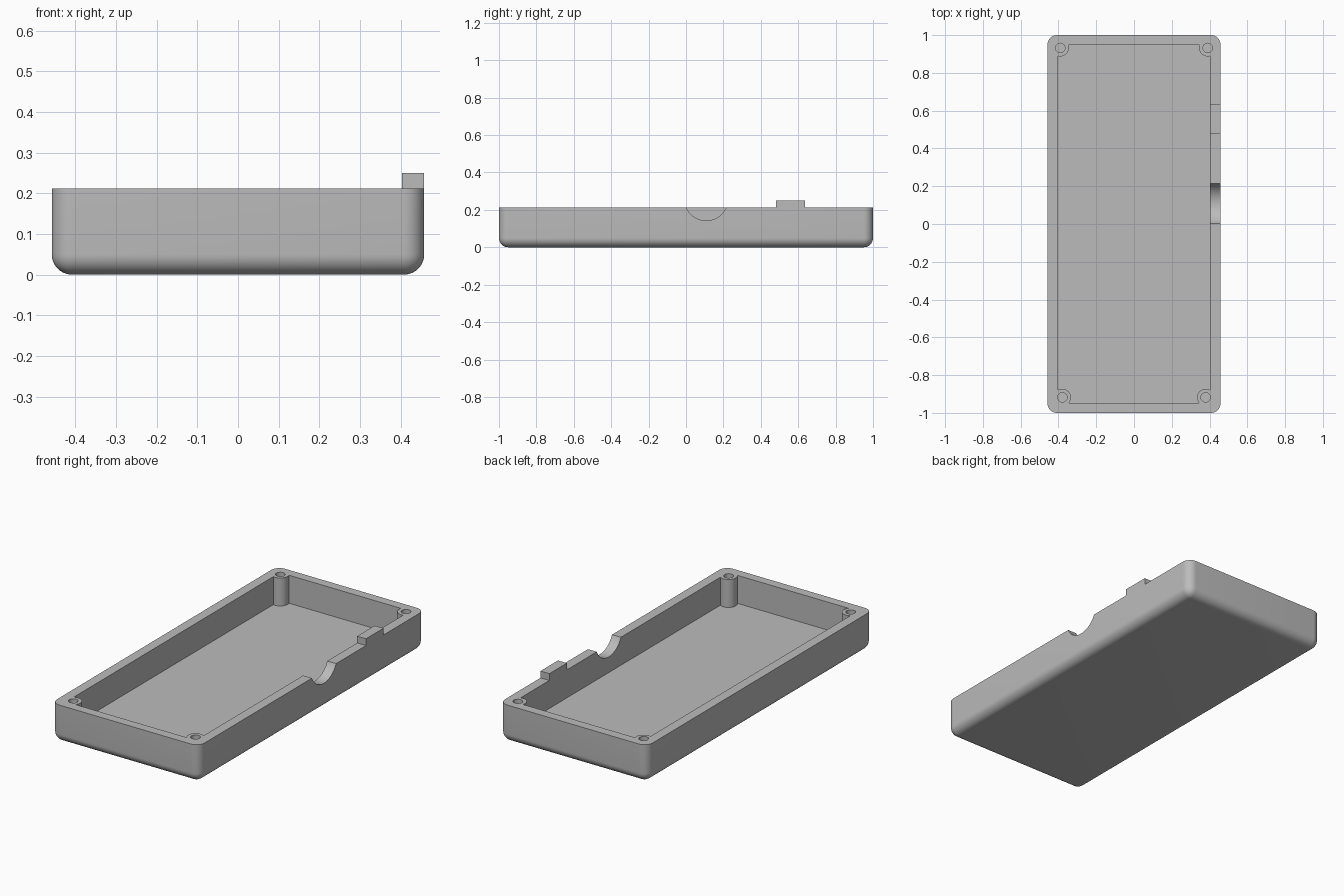
import bpy
import bmesh
import math
from mathutils import Matrix

cube = bpy.data.objects.get("Cube")
if cube:
    bpy.data.objects.remove(cube, do_unlink=True)

HALF_X, HALF_Y, HEIGHT = 0.458, 1.0, 0.212
WALL, ROUND = 0.055, 0.05
INNER_X, INNER_Y = HALF_X - WALL, HALF_Y - 0.052

grey = bpy.data.materials.new("grey plastic")
grey.use_nodes = True
colour = (0.5, 0.5, 0.5, 1)
grey.diffuse_color = colour
grey.node_tree.nodes["Principled BSDF"].inputs["Base Color"].default_value = colour


def make_object(name, bm):
    mesh = bpy.data.meshes.new(name)
    bmesh.ops.recalc_face_normals(bm, faces=bm.faces)
    bm.to_mesh(mesh)
    bm.free()
    mesh.materials.append(grey)
    obj = bpy.data.objects.new(name, mesh)
    bpy.context.collection.objects.link(obj)
    return obj


def box_mesh(low, high):
    bm = bmesh.new()
    bmesh.ops.create_cube(bm, size=1)
    for v in bm.verts:
        v.co = [h if c > 0 else l for c, l, h in zip(v.co, low, high)]
    return bm


def cylinder(name, centre, radius, depth, segments=48, axis="Z"):
    bm = bmesh.new()
    turn = Matrix.Rotation(math.pi / 2, 4, "Y") if axis == "X" else Matrix()
    bmesh.ops.create_cone(bm, cap_ends=True, segments=segments, radius1=radius,
                          radius2=radius, depth=depth,
                          matrix=Matrix.Translation(centre) @ turn)
    return make_object(name, bm)


def subtract(target, cutter):
    mod = target.modifiers.new("cut", "BOOLEAN")
    mod.operation, mod.solver, mod.object = "DIFFERENCE", "EXACT", cutter
    bpy.context.view_layer.objects.active = target
    bpy.ops.object.modifier_apply(modifier=mod.name)
    bpy.data.objects.remove(cutter, do_unlink=True)


# Tray body: every edge rounded except the top rim
bm = box_mesh((-HALF_X, -HALF_Y, 0), (HALF_X, HALF_Y, HEIGHT))
edges = [e for e in bm.edges if min(v.co.z for v in e.verts) < 0.01]
bmesh.ops.bevel(bm, geom=edges, offset=ROUND, segments=10, profile=0.5, affect="EDGES")
tray = make_object("tray", bm)

# Cavity, leaving the corner screw posts standing
posts = [(side * x, y) for side in (-1, 1) for x, y in ((0.39, 0.932), (0.379, -0.918))]
cavity = make_object("cavity_cutter", box_mesh((-INNER_X, -INNER_Y, WALL),
                                               (INNER_X, INNER_Y, HEIGHT + 0.1)))
for x, y in posts:
    subtract(cavity, cylinder("post_cutter", (x, y, 0.2), 0.045, 0.4))
subtract(tray, cavity)

# Screw holes in the posts
for x, y in posts:
    subtract(tray, cylinder("hole_cutter", (x, y, 0.16), 0.025, 0.2, 32))

# Round cable notch in the left wall
subtract(tray, cylinder("notch_cutter", (0.43, 0.108, 0.26), 0.117, 0.15, 96, "X"))

# Locating tab on top of the left wall
make_object("locating_tab", box_mesh((INNER_X, 0.48, HEIGHT), (HALF_X, 0.635, 0.25)))

# Smooth the rounded surfaces, keep crisp edges
bpy.ops.object.select_all(action="DESELECT")
tray.select_set(True)
bpy.context.view_layer.objects.active = tray
bpy.ops.object.shade_smooth_by_angle(angle=math.radians(30))
